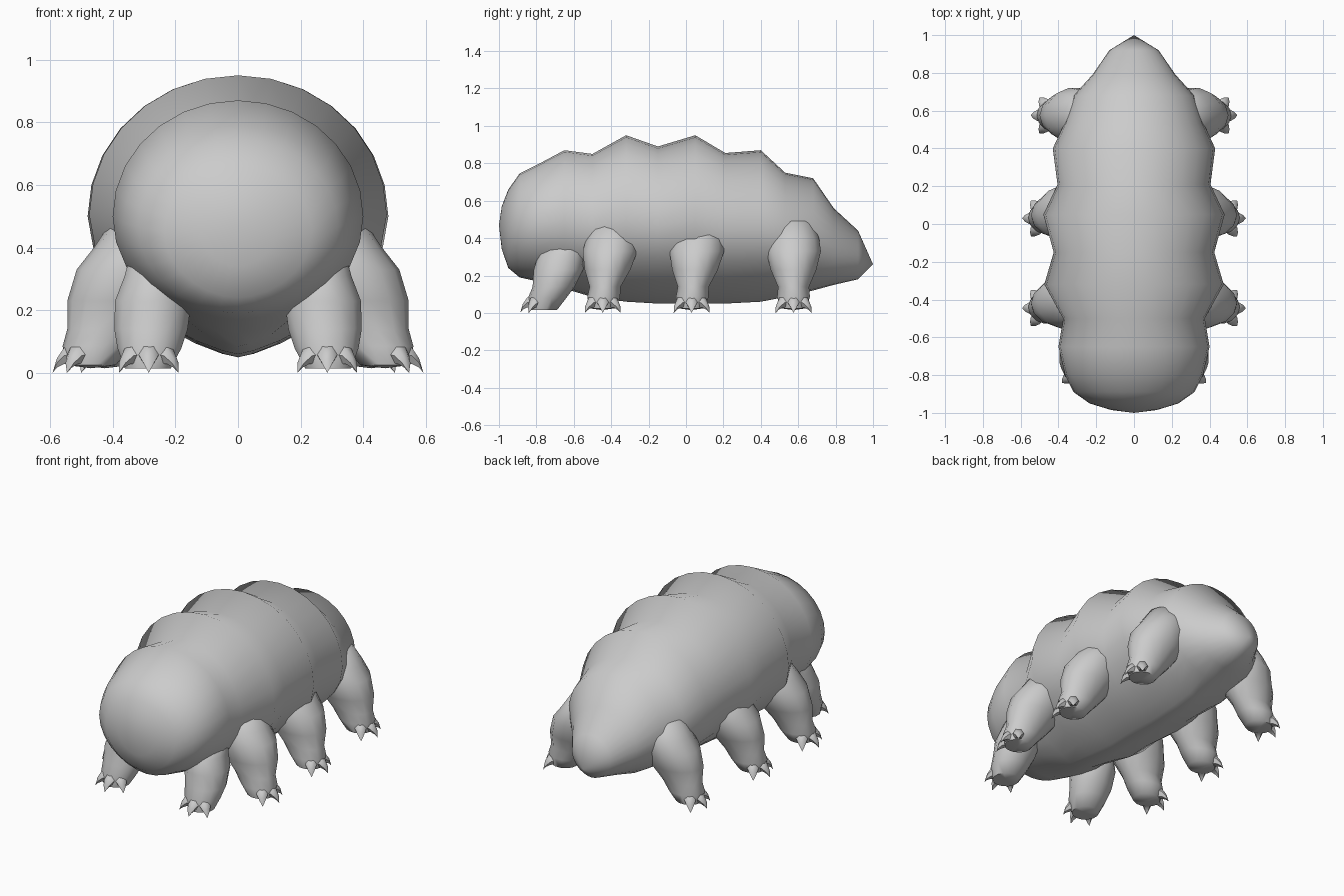
import bpy, bmesh, math
from mathutils import Matrix, Vector

cube = bpy.data.objects.get("Cube")
if cube:
    bpy.data.objects.remove(cube, do_unlink=True)

grey = bpy.data.materials.new("soft grey")
grey.use_nodes = True
COLOUR = (0.6, 0.6, 0.6, 1)
grey.diffuse_color = COLOUR
grey.node_tree.nodes["Principled BSDF"].inputs["Base Color"].default_value = COLOUR


def finish(name, bm):
    bmesh.ops.recalc_face_normals(bm, faces=bm.faces)
    mesh = bpy.data.meshes.new(name)
    bm.to_mesh(mesh)
    bm.free()
    mesh.materials.append(grey)
    ob = bpy.data.objects.new(name, mesh)
    bpy.context.collection.objects.link(ob)
    bpy.ops.object.select_all(action="DESELECT")
    ob.select_set(True)
    bpy.context.view_layer.objects.active = ob
    bpy.ops.object.shade_smooth_by_angle(angle=math.radians(60))


def loft(bm, rings, start, end):
    """Skin closed rings of points, closing both ends to a tip."""
    loops = [[bm.verts.new(p) for p in ring] for ring in rings]
    n = len(loops[0])
    for a, b in zip(loops, loops[1:]):
        for i in range(n):
            j = (i + 1) % n
            bm.faces.new((a[i], a[j], b[j], b[i]))
    for loop, tip in ((loops[0], start), (loops[-1], end)):
        v = bm.verts.new(tip)
        for i in range(n):
            bm.faces.new((loop[i], loop[(i + 1) % n], v))


def body_ring(y, top, bottom, width, sides=28):
    mid, half = (top + bottom) / 2, (top - bottom) / 2
    keel = 1.5 if -0.6 < y < 0.6 else 1.1     # belly narrows to a soft keel
    pts = []
    for i in range(sides):
        a = math.tau * i / sides
        c, s = math.cos(a), math.sin(a)
        power = keel if s < 0 else 1.0
        pts.append((math.copysign(abs(c) ** power, c) * width, y, mid + half * s))
    return pts


# Segmented body: y, top, bottom, half width
SECTIONS = [
    (-0.985, 0.57, 0.34, 0.12), (-0.95, 0.66, 0.24, 0.235),
    (-0.89, 0.745, 0.19, 0.32), (-0.80, 0.79, 0.17, 0.365),
    (-0.65, 0.87, 0.13, 0.40), (-0.50, 0.85, 0.085, 0.375),
    (-0.32, 0.95, 0.06, 0.475), (-0.15, 0.89, 0.05, 0.425),
    (0.05, 0.95, 0.05, 0.48), (0.21, 0.855, 0.05, 0.405),
    (0.40, 0.87, 0.06, 0.43), (0.53, 0.75, 0.085, 0.37),
    (0.68, 0.72, 0.12, 0.32), (0.79, 0.56, 0.15, 0.22),
    (0.92, 0.44, 0.18, 0.13),
]
bm = bmesh.new()
loft(bm, [body_ring(*s) for s in SECTIONS], (0, -1, 0.47), (0, 1, 0.26))
finish("body", bm)

# Leg rings: height, inner reach, outer reach, sideways radius
SIDE_LEG = [(0.49, 0.18, 0.40, 0.10), (0.40, 0.18, 0.46, 0.14),
            (0.33, 0.19, 0.515, 0.15), (0.23, 0.22, 0.545, 0.125),
            (0.14, 0.29, 0.545, 0.085), (0.085, 0.34, 0.56, 0.09),
            (0.025, 0.39, 0.545, 0.07)]
FRONT_LEG = [(0.42, 0.51, 0.70, 0.08), (0.31, 0.535, 0.79, 0.10),
             (0.23, 0.55, 0.815, 0.125), (0.14, 0.595, 0.82, 0.12),
             (0.08, 0.64, 0.845, 0.105), (0.015, 0.69, 0.84, 0.075)]


def make_leg(name, side, place, rings, lean=0.0):
    bm = bmesh.new()
    loops = []
    for z, inner, outer, r_side in rings:
        shift = lean * (0.3 - z)
        mid, r_out = (inner + outer) / 2, (outer - inner) / 2
        loops.append([place(mid + r_out * math.cos(math.tau * i / 14),
                            shift + r_side * math.sin(math.tau * i / 14), z)
                      for i in range(14)])
    top, sole = rings[0], rings[-1]
    toe = sole[2] - 0.075
    loft(bm, loops, place(top[1] + 0.08, lean * (0.3 - top[0]), top[0] + 0.02),
         place(toe, lean * 0.28, 0.015))
    # three hooked claws fanned round the toe
    for turn in (-0.9, 0, 0.9):
        d = (math.cos(turn), math.sin(turn))
        claw = []
        for reach, z, r in ((0.05, 0.062, 0.036), (0.085, 0.055, 0.03),
                            (0.108, 0.032, 0.017)):
            ring = []
            for i in range(6):
                a = math.tau * i / 6
                o = toe + reach * d[0] - r * math.cos(a) * d[1]
                s = lean * 0.25 + reach * d[1] + r * math.cos(a) * d[0]
                ring.append(place(o, s, z + r * math.sin(a)))
            claw.append(ring)
        tips = [place(toe + k * d[0], lean * 0.25 + k * d[1], z)
                for k, z in ((0.03, 0.062), (0.122, 0.0))]
        loft(bm, claw, *tips)
    # mirror to the chosen side
    bmesh.ops.transform(bm, verts=bm.verts, matrix=Matrix.Diagonal((side, 1, 1, 1)))
    finish(name, bm)


def side_place(y, inset=0.0):
    return lambda out, along, z: Vector((out - inset, y + along, z))


def front_place(out, along, z):
    return Vector((0.265 + along, -out, z))


for label, side in (("left", 1), ("right", -1)):
    make_leg(label + "_front_leg", side, front_place, FRONT_LEG, 0.08)
    make_leg(label + "_second_leg", side, side_place(-0.41), SIDE_LEG, -0.14)
    make_leg(label + "_third_leg", side, side_place(0.055), SIDE_LEG, -0.10)
    make_leg(label + "_rear_leg", side, side_place(0.575, 0.045), SIDE_LEG)
